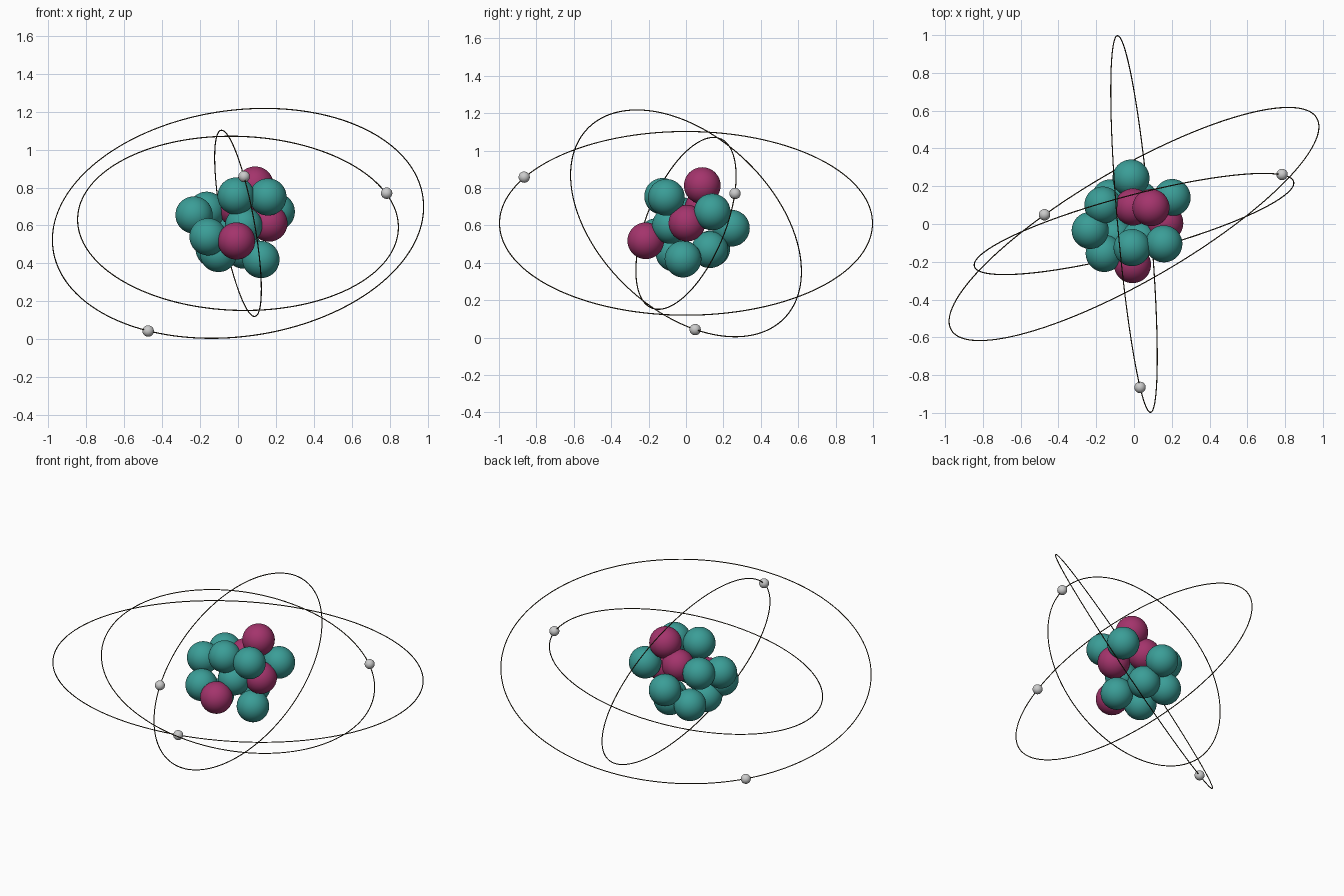
import bpy
from math import sin, cos, pi
from mathutils import Vector

if "Cube" in bpy.data.objects:
    bpy.data.objects.remove(bpy.data.objects["Cube"])


def material(name, rgb):
    m = bpy.data.materials.new(name)
    m.diffuse_color = (*rgb, 1)
    m.use_nodes = True
    m.node_tree.nodes["Principled BSDF"].inputs["Base Color"].default_value = m.diffuse_color
    return m


teal = material("teal", (0.043, 0.34, 0.31))
magenta = material("magenta", (0.37, 0.034, 0.15))
bronze = material("dark_bronze", (0.04, 0.028, 0.012))


def ball(name, pos, radius, mat=None):
    bpy.ops.mesh.primitive_uv_sphere_add(segments=48, ring_count=24, radius=radius, location=pos)
    ob = bpy.context.object
    ob.name = name
    bpy.ops.object.shade_smooth()
    if mat:
        ob.data.materials.append(mat)


def orbit(name, u, v, n=160):
    """Thin elliptical wire: centre + u cos t + v sin t."""
    u, v, c = Vector(u), Vector(v), Vector((0, 0, 0.611))
    cu = bpy.data.curves.new(name, 'CURVE')
    cu.dimensions = '3D'
    cu.bevel_depth = 0.003
    cu.bevel_resolution = 2
    sp = cu.splines.new('POLY')
    sp.points.add(n - 1)
    for i, p in enumerate(sp.points):
        t = 2 * pi * i / n
        p.co = (*(c + u * cos(t) + v * sin(t)), 1)
    sp.use_cyclic_u = True
    ob = bpy.data.objects.new(name, cu)
    bpy.context.collection.objects.link(ob)
    cu.materials.append(bronze)
    bpy.ops.object.select_all(action='DESELECT')
    ob.select_set(True)
    bpy.context.view_layer.objects.active = ob
    bpy.ops.object.convert(target='MESH')
    bpy.ops.object.shade_smooth()


# Nucleus: two kinds of ball packed together
neutrons = [
    (-0.010, -0.125, 0.755), (0.158, -0.105, 0.750), (-0.232, -0.034, 0.655),
    (-0.158, -0.156, 0.540), (0.202, 0.140, 0.672), (-0.165, 0.100, 0.680),
    (0.121, -0.016, 0.420), (0.030, -0.083, 0.600), (-0.016, 0.243, 0.585),
    (0.030, 0.128, 0.470), (-0.103, -0.064, 0.452), (-0.126, 0.138, 0.476),
]
protons = [
    (-0.008, -0.215, 0.518), (0.090, 0.087, 0.813),
    (0.163, 0.005, 0.612), (-0.005, 0.090, 0.690),
]
for i, p in enumerate(neutrons):
    ball(f"neutron_{i + 1}", p, 0.098, teal)
for i, p in enumerate(protons):
    ball(f"proton_{i + 1}", p, 0.098, magenta)

# Orbit wires
orbit("orbit_large", (0.979, 0.515, 0.087), (0, 0.34, -0.60))
orbit("orbit_medium", (0.846, 0.217, -0.020), (0, 0.157, 0.459))
orbit("orbit_side", (-0.087, 0.997, 0), (-0.087, 0, 0.491))

# Electrons, one on each orbit
for i, p in enumerate([(-0.474, 0.049, 0.043), (0.784, 0.262, 0.770), (0.032, -0.865, 0.858)]):
    ball(f"electron_{i + 1}", p, 0.03)
